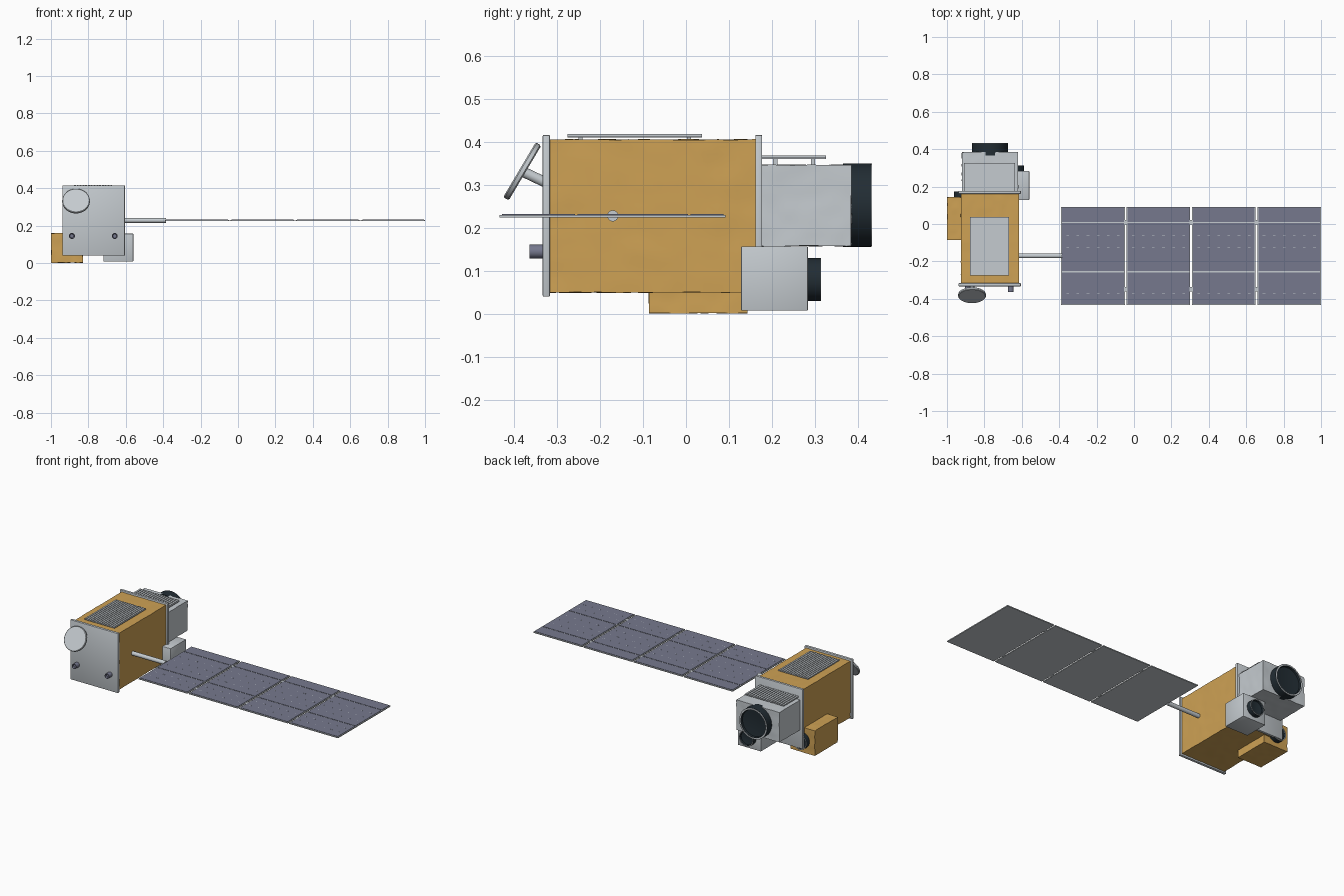
import bpy, bmesh, math
from mathutils import Vector, Matrix, noise

if "Cube" in bpy.data.objects:
    bpy.data.objects.remove(bpy.data.objects["Cube"])


def material(name, rgb):
    m = bpy.data.materials.new(name)
    m.diffuse_color = (*rgb, 1)
    m.use_nodes = True
    m.node_tree.nodes["Principled BSDF"].inputs["Base Color"].default_value = m.diffuse_color
    return m


GREY = material("light grey", (0.56, 0.60, 0.63))
GOLD = material("gold foil", (0.62, 0.36, 0.09))
CELL = material("slate blue", (0.18, 0.19, 0.27))
DARK = material("lens black", (0.016, 0.026, 0.034))


def finish(name, bm, mat, smooth=False):
    mesh = bpy.data.meshes.new(name)
    bmesh.ops.recalc_face_normals(bm, faces=bm.faces)
    bm.to_mesh(mesh)
    bm.free()
    mesh.materials.append(mat)
    ob = bpy.data.objects.new(name, mesh)
    bpy.context.collection.objects.link(ob)
    if smooth:
        bpy.ops.object.select_all(action='DESELECT')
        ob.select_set(True)
        bpy.context.view_layer.objects.active = ob
        bpy.ops.object.shade_smooth_by_angle(angle=math.radians(35))
    return ob


def add_box(bm, x, y, z):
    size = Vector((x[1] - x[0], y[1] - y[0], z[1] - z[0]))
    mid = Vector((x[0] + x[1], y[0] + y[1], z[0] + z[1])) / 2
    bmesh.ops.create_cube(bm, size=1, matrix=Matrix.Translation(mid) @ Matrix.Diagonal((*size, 1)))


def box(name, x, y, z, mat, bevel=0.0, wrinkle=0.0):
    bm = bmesh.new()
    add_box(bm, x, y, z)
    if bevel:
        bmesh.ops.bevel(bm, geom=bm.edges[:], offset=bevel, segments=2, affect='EDGES', profile=0.5)
    if wrinkle:
        # crumpled insulation foil
        bmesh.ops.subdivide_edges(bm, edges=bm.edges[:], cuts=20, use_grid_fill=True)
        for v in bm.verts:
            v.co += noise.noise_vector(v.co * 22) * wrinkle
    return finish(name, bm, mat, bool(bevel or wrinkle))


def lathe(name, profile, origin, axis, mat, steps=48):
    """Spin (radius, distance along axis) points about the axis."""
    bm = bmesh.new()
    verts = [bm.verts.new((r, 0, h)) for r, h in profile]
    edges = [bm.edges.new(p) for p in zip(verts, verts[1:])]
    bmesh.ops.spin(bm, geom=verts + edges, cent=(0, 0, 0), axis=(0, 0, 1),
                   angle=math.tau, steps=steps)
    bmesh.ops.remove_doubles(bm, verts=bm.verts, dist=1e-5)
    rot = Vector(axis).to_track_quat('Z', 'Y').to_matrix().to_4x4()
    bm.transform(Matrix.Translation(origin) @ rot)
    return finish(name, bm, mat, True)


def rod(name, a, b, r, mat):
    a, b = Vector(a), Vector(b)
    n = (b - a).length
    return lathe(name, [(0, 0), (r, 0), (r, n), (0, n)], a, b - a, mat, 24)


# Body and its two end plates
box("body", (-0.925, -0.615), (-0.318, 0.165), (0.05, 0.405), GOLD, wrinkle=0.0018)
box("front_plate", (-0.938, -0.605), (-0.333, -0.316), (0.04, 0.416), GREY, 0.003)
box("back_plate", (-0.938, -0.605), (0.161, 0.177), (0.04, 0.416), GREY, 0.003)


# Louvred radiators: thin base with raised slats and standoffs
def radiator(name, x, y, z, foot, count):
    bm = bmesh.new()
    add_box(bm, x, y, (z[0], z[0] + 0.004))
    pitch = (x[1] - x[0]) / count
    for i in range(count):
        x0 = x[0] + i * pitch
        add_box(bm, (x0, x0 + pitch * 0.7), y, (z[0] + 0.003, z[1]))
    for px in (x[0] + 0.03, x[1] - 0.03):
        for py in (y[0] + 0.03, y[1] - 0.03):
            add_box(bm, (px - 0.005, px + 0.005), (py - 0.005, py + 0.005), (foot, z[0] + 0.002))
    finish(name, bm, GREY)


radiator("body_radiator", (-0.877, -0.668), (-0.275, 0.037), (0.410, 0.418), 0.40, 14)
radiator("telescope_radiator", (-0.91, -0.635), (0.177, 0.325), (0.360, 0.368), 0.34, 16)


# Lens barrel: dark tube with a recessed glass and a thin pale rim
def lens(name, x, y0, y1, z, r):
    n = y1 - y0
    lathe(name + "_barrel", [(0, 0), (r, 0), (r, n), (r * 0.88, n), (r * 0.86, n - 0.012),
                             (r * 0.5, n - 0.016), (0, n - 0.018)], (x, y0, z), (0, 1, 0), DARK)
    lathe(name + "_rim", [(r * 0.9, n - 0.001), (r * 0.99, n - 0.001), (r * 0.99, n + 0.002),
                          (r * 0.9, n + 0.002), (r * 0.9, n - 0.001)], (x, y0, z), (0, 1, 0), GREY)


# Main telescope
box("telescope_housing", (-0.92, -0.62), (0.17, 0.384), (0.158, 0.346), GREY, wrinkle=0.0018)
lens("telescope", -0.77, 0.365, 0.43, 0.253, 0.097)

# Side cameras
box("right_camera", (-0.72, -0.56), (0.128, 0.283), (0.008, 0.157), GREY, 0.002)
lens("right_camera", -0.638, 0.275, 0.312, 0.08, 0.05)
box("left_camera", (-0.999, -0.83), (-0.086, 0.143), (0.002, 0.16), GOLD, wrinkle=0.0018)
lens("left_camera", -0.912, 0.135, 0.173, 0.08, 0.05)

# Dish antenna, tilted up and forward, on a short strut
tilt = Vector((0, -0.86, 0.51))
dish_mid = Vector((-0.866, -0.38, 0.331))
lathe("dish", [(0, -0.007), (0.07, -0.007), (0.074, -0.004), (0.074, 0.005),
               (0.071, 0.008), (0, 0.008)], dish_mid, tilt, GREY)
rod("dish_strut", (-0.866, -0.325, 0.305), dish_mid, 0.012, GREY)

# Thrusters
for side, x in (("left", -0.888), ("right", -0.659)):
    lathe(side + "_thruster", [(0, 0), (0.016, 0), (0.016, 0.035), (0.012, 0.035), (0.010, 0.025),
                               (0, 0.025)], (x, -0.329, 0.145), (0, -1, 0), CELL, 24)

# Solar wing: boom, four framed panels, cell sheets, hinges and tabs
WING_Y = (-0.433, 0.092)
rod("wing_boom", (-0.63, -0.17, 0.228), (-0.385, -0.17, 0.228), 0.013, GREY)
frames, cells, tabs = bmesh.new(), bmesh.new(), bmesh.new()
bands = ((-0.428, -0.258), (-0.252, 0.005), (0.011, 0.087))
for i in range(4):
    x0 = -0.389 + i * 0.3497
    x1 = x0 + 0.34
    add_box(frames, (x0, x1), WING_Y, (0.224, 0.230))
    for band in bands:
        add_box(cells, (x0 + 0.005, x1 - 0.005), band, (0.2295, 0.232))
    for row in (-0.37, -0.31, -0.19, -0.125, -0.06):
        for k in range(6):
            tx = x0 + 0.035 + k * 0.054
            add_box(tabs, (tx - 0.007, tx + 0.007), (row - 0.001, row + 0.001), (0.2315, 0.2325))
    if i:
        for hy in (-0.35, 0.01):
            add_box(tabs, (x0 - 0.014, x0 + 0.004), (hy - 0.012, hy + 0.012), (0.225, 0.229))
finish("wing_panels", frames, GREY)
finish("solar_cells", cells, CELL)
finish("wing_tabs", tabs, GREY)
